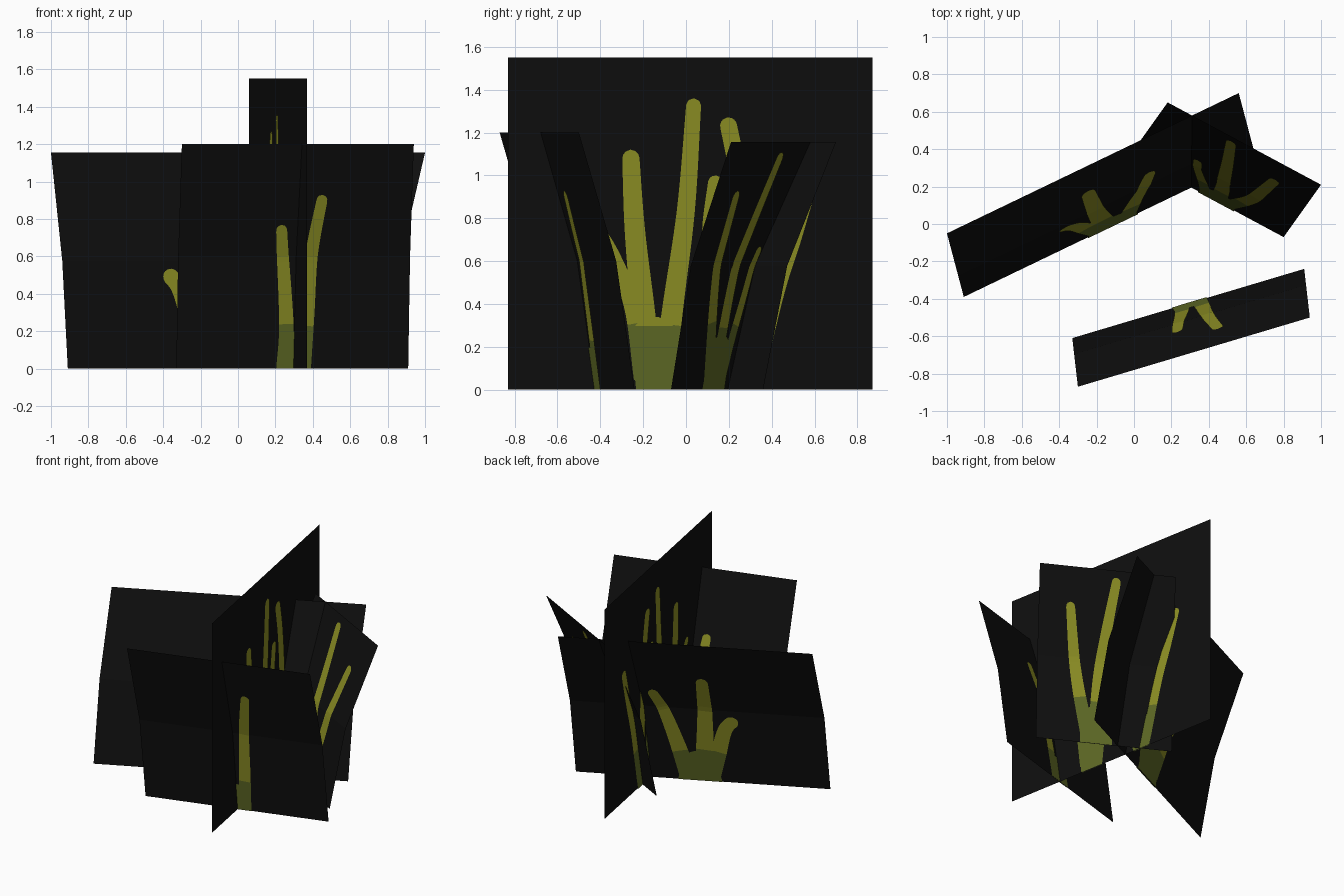
import bpy, math
from mathutils import Vector

if "Cube" in bpy.data.objects:
    bpy.data.objects.remove(bpy.data.objects["Cube"])


def mat(name, col):
    m = bpy.data.materials.new(name)
    m.diffuse_color = (*col, 1)
    m.use_nodes = True
    m.node_tree.nodes["Principled BSDF"].inputs["Base Color"].default_value = m.diffuse_color
    return m


BLACK = mat("black_card", (0.0045, 0.0045, 0.0045))
YELLOW = mat("yellow_green_blade", (0.27, 0.28, 0.018))
GREEN = mat("dark_green_base", (0.115, 0.145, 0.019))


def make(name, verts, faces, mats, idx=None):
    me = bpy.data.meshes.new(name)
    me.from_pydata(verts, [], faces)
    for m in mats:
        me.materials.append(m)
    if idx:
        me.polygons.foreach_set("material_index", idx)
    ob = bpy.data.objects.new(name, me)
    bpy.context.collection.objects.link(ob)


def smooth_path(pts, n=28):
    """Catmull-Rom samples through the points."""
    p = [Vector(q) for q in pts]
    p = [2 * p[0] - p[1]] + p + [2 * p[-1] - p[-2]]
    segs, out = len(p) - 3, []
    for k in range(n + 1):
        f = k / n
        f = 1 - (1 - f) ** 1.5          # denser at the tip
        i = min(int(f * segs), segs - 1)
        t = f * segs - i
        a, b, c, d = p[i:i + 4]
        out.append(0.5 * (2 * b + (c - a) * t + (2 * a - 5 * b + 4 * c - d) * t * t
                          + (3 * b - a - 3 * c + d) * t ** 3))
    return out


def panel(name, left, right, lean, height, split, blades):
    """A card folded at mid height, with painted blades on both sides.
    Blade points are (fraction along the card, z), then base and tip width."""
    L, R, lean = Vector(left), Vector(right), Vector(lean)
    length = (R - L).length

    def at(u, z):
        v = z / height
        f = 0.66 * v if v < 0.5 else 0.33 + 1.34 * (v - 0.5)
        p = L + (R - L) * u + lean * f
        return Vector((p.x, p.y, z))

    # folded card
    verts = [at(u, height * v) for v in (0, 0.5, 1) for u in (0, 1)]
    make(name + "_card", verts, [(0, 1, 3, 2), (2, 3, 5, 4)], [BLACK])

    # blades as thin plates on the front and back of the card
    verts, faces, idx = [], [], []
    for bi, (pts, w0, w1) in enumerate(blades):
        path = smooth_path([(u * length, z) for u, z in pts])
        dist = [0.0]
        for a, b in zip(path, path[1:]):
            dist.append(dist[-1] + (b - a).length)
        total = dist[-1]
        for side in (-1, 1):
            start = len(verts)
            for i, c in enumerate(path):
                t = (path[min(i + 1, len(path) - 1)] - path[max(i - 1, 0)]).normalized()
                f = dist[i] / total
                h = (w0 + (w1 - w0) * f) / 2
                left_over = total - dist[i]
                if left_over < h:        # rounded tip
                    h *= math.sqrt(max(0.0, 1 - (1 - left_over / h) ** 2))
                for s in (-1, 1):
                    q = c + Vector((-t.y, t.x)) * h * s
                    u, z = q.x / length, min(max(q.y, 0.0), height)
                    n = (R - L).to_3d().cross(at(u, z + 0.01) - at(u, z - 0.01)).normalized()
                    verts.append(at(u, z) + n * side * (0.004 + 0.0003 * bi))
                if i:
                    k = start + 2 * i
                    q = (k - 2, k - 1, k + 1, k)
                    faces.append(q if side < 0 else q[::-1])
                    idx.append(1 if (path[i].y + path[i - 1].y) / 2 < split else 0)
    for v in verts:
        v.z = max(v.z, 0.0)
    make(name + "_blades", verts, faces, [YELLOW, GREEN], idx)


# long back card, leaning back
panel("rear_long", (-0.91, -0.39), (0.65, 0.36), (-0.09, 0.34), 1.155, 0.25, [
    ([(0.47, 0), (0.43, 0.23), (0.395, 0.43), (0.35, 0.52)], 0.12, 0.09),
    ([(0.50, 0), (0.48, 0.3), (0.46, 0.86)], 0.14, 0.08),
    ([(0.55, 0), (0.59, 0.3), (0.63, 0.55), (0.67, 0.73)], 0.13, 0.07),
    ([(0.51, 0), (0.51, 0.24)], 0.3, 0.22),
])

# short right-hand card, leaning back
panel("rear_short", (-0.02, 0.37), (0.80, -0.07), (0.20, 0.28), 1.155, 0.3, [
    ([(0.61, 0), (0.71, 0.45), (0.77, 0.93)], 0.10, 0.06),
    ([(0.57, 0), (0.545, 0.45), (0.5, 0.75), (0.43, 1.11)], 0.10, 0.06),
    ([(0.50, 0), (0.45, 0.23), (0.39, 0.45), (0.335, 0.67)], 0.08, 0.05),
    ([(0.56, 0), (0.56, 0.26)], 0.22, 0.2),
])

# front card, leaning forward
panel("front", (-0.33, -0.61), (0.91, -0.24), (0.03, -0.26), 1.2, 0.24, [
    ([(0.465, 0), (0.47, 0.25), (0.44, 0.77)], 0.09, 0.06),
    ([(0.545, 0), (0.56, 0.3), (0.575, 0.62), (0.615, 0.93)], 0.09, 0.06),
    ([(0.51, 0), (0.51, 0.2)], 0.13, 0.11),
])


def y_pts(*pts):
    """Points given as (y, z) on the upright card."""
    return [((y + 0.83) / 1.7, z) for y, z in pts]


# tall upright card with two tufts
panel("upright", (0.37, -0.83), (0.06, 0.87), (0, 0), 1.55, 0.3, [
    (y_pts((-0.17, 0), (-0.2, 0.35), (-0.24, 0.75), (-0.26, 1.12)), 0.13, 0.08),
    (y_pts((-0.11, 0), (-0.06, 0.4), (0.0, 0.85), (0.037, 1.36)), 0.11, 0.07),
    (y_pts((-0.2, 0.05), (-0.25, 0.38), (-0.34, 0.62), (-0.44, 0.79)), 0.09, 0.06),
    (y_pts((-0.15, 0), (-0.15, 0.34)), 0.17, 0.24),
    (y_pts((0.29, 0), (0.27, 0.6), (0.24, 1.0), (0.19, 1.27)), 0.09, 0.08),
    (y_pts((0.25, 0), (0.16, 0.4), (0.11, 0.7), (0.14, 1.0)), 0.08, 0.07),
    (y_pts((0.31, 0), (0.42, 0.45), (0.5, 0.7), (0.58, 0.97)), 0.08, 0.07),
    (y_pts((0.28, 0), (0.28, 0.24)), 0.13, 0.18),
])
